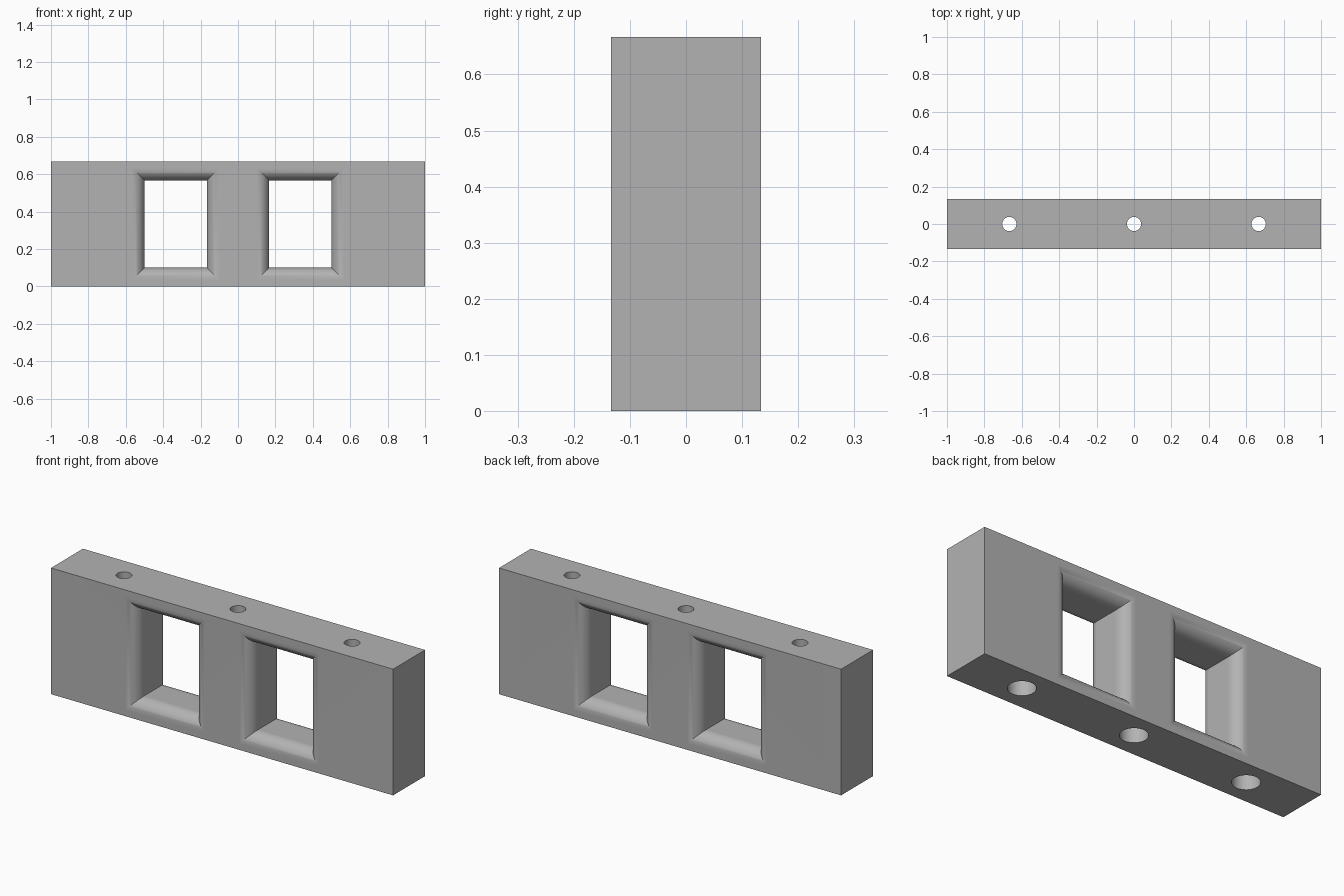
import bpy, bmesh, math

cube = bpy.data.objects.get("Cube")
if cube:
    bpy.data.objects.remove(cube, do_unlink=True)

# Overall size on a unit grid: 30 wide, 4 deep, 10 high
U = 2 / 30
W, D, H = 30 * U, 4 * U, 10 * U
FILLET = U

grey = bpy.data.materials.new("plain_grey")
grey.use_nodes = True
colour = (0.45, 0.45, 0.45, 1)
grey.diffuse_color = colour
grey.node_tree.nodes["Principled BSDF"].inputs["Base Color"].default_value = colour


def loft(name, rings):
    """Closed solid skinned through rings of equal point count."""
    bm = bmesh.new()
    loops = [[bm.verts.new(p) for p in ring] for ring in rings]
    n = len(loops[0])
    for a, b in zip(loops, loops[1:]):
        for i in range(n):
            j = (i + 1) % n
            bm.faces.new((a[i], a[j], b[j], b[i]))
    bm.faces.new(loops[0])
    bm.faces.new(loops[-1])
    bmesh.ops.recalc_face_normals(bm, faces=bm.faces)
    mesh = bpy.data.meshes.new(name)
    bm.to_mesh(mesh)
    bm.free()
    mesh.materials.append(grey)
    obj = bpy.data.objects.new(name, mesh)
    bpy.context.collection.objects.link(obj)
    return obj


def rectangle(cx, cz, half_w, half_h, y):
    return [(cx + sx * half_w, y, cz + sz * half_h)
            for sx, sz in ((-1, -1), (1, -1), (1, 1), (-1, 1))]


def circle(cx, radius, z, sides=48):
    return [(cx + radius * math.cos(math.tau * i / sides),
             radius * math.sin(math.tau * i / sides), z) for i in range(sides)]


# Main block
block = loft("block", [rectangle(0, H / 2, W / 2, H / 2, y) for y in (-D / 2, D / 2)])

cutters = []

# Window openings flaring out through a rounded edge on both faces
STEPS = 14
arc = [(D / 2 - FILLET + FILLET * math.sin(t), FILLET * (1 - math.cos(t)))
       for t in (math.pi / 2 * i / STEPS for i in range(STEPS + 1))]
arc.append((D / 2 + 0.05, FILLET))
flare = [(-y, grow) for y, grow in reversed(arc)] + arc
for side in (-1, 1):
    cutters.append(loft("window_cutter", [
        rectangle(side * 5 * U, H / 2, 2.5 * U + g, 3.5 * U + g, y) for y, g in flare]))

# Vertical screw holes, stepped wider from the underside
for x in (-10 * U, 0, 10 * U):
    cutters.append(loft("hole_cutter", [
        circle(x, U, -0.05), circle(x, U, H / 2),
        circle(x, 0.038, H / 2), circle(x, 0.038, H + 0.05)]))

bpy.context.view_layer.objects.active = block
block.select_set(True)
for cutter in cutters:
    cut = block.modifiers.new("cut", "BOOLEAN")
    cut.operation = "DIFFERENCE"
    cut.solver = "EXACT"
    cut.object = cutter
    bpy.ops.object.modifier_apply(modifier=cut.name)
for cutter in cutters:
    bpy.data.objects.remove(cutter, do_unlink=True)

# Smooth rounded edges, crisp corners, flat broad faces
bpy.ops.object.select_all(action="DESELECT")
block.select_set(True)
bpy.ops.object.shade_smooth_by_angle(angle=math.radians(30))
weighted = block.modifiers.new("flat_faces", "WEIGHTED_NORMAL")
weighted.keep_sharp = True
